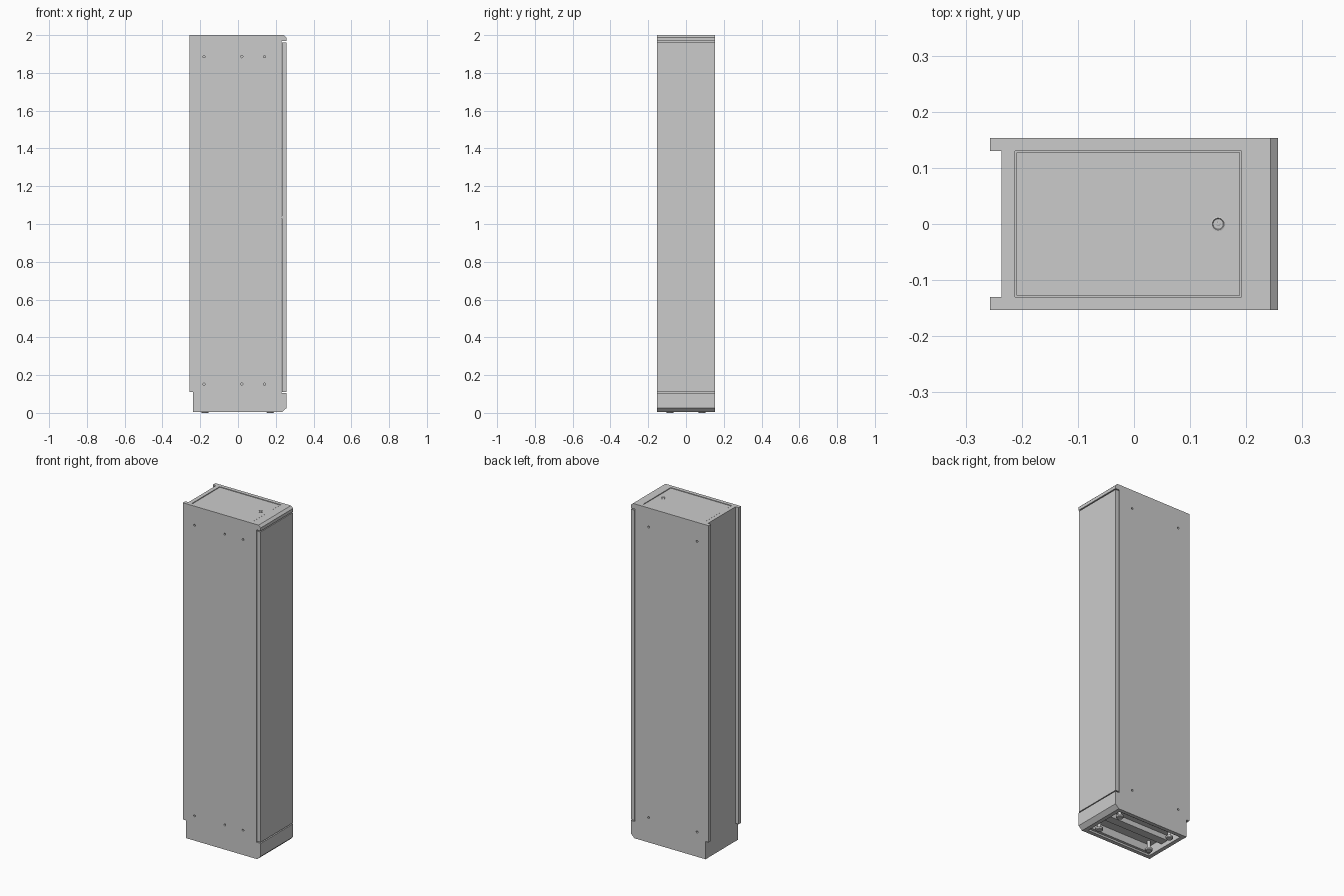
import bpy, bmesh
from math import pi, cos, sin

if "Cube" in bpy.data.objects:
    bpy.data.objects.remove(bpy.data.objects["Cube"])


def finish(name, bm):
    bmesh.ops.recalc_face_normals(bm, faces=bm.faces)
    mesh = bpy.data.meshes.new(name)
    bm.to_mesh(mesh)
    bm.free()
    obj = bpy.data.objects.new(name, mesh)
    bpy.context.collection.objects.link(obj)
    return obj


def extrude_xz(name, points, y0, y1):
    """Extrude an x-z outline along y."""
    bm = bmesh.new()
    face = bm.faces.new([bm.verts.new((x, y0, z)) for x, z in points])
    new = bmesh.ops.extrude_face_region(bm, geom=[face])["geom"]
    verts = [v for v in new if isinstance(v, bmesh.types.BMVert)]
    bmesh.ops.translate(bm, verts=verts, vec=(0, y1 - y0, 0))
    return finish(name, bm)


def box(name, x0, x1, y0, y1, z0, z1):
    return extrude_xz(name, [(x0, z0), (x1, z0), (x1, z1), (x0, z1)], y0, y1)


def lathe(name, profile, loc, n=24):
    """Revolve an (r, z) profile around a vertical axis."""
    bm = bmesh.new()
    rings = [[bm.verts.new((loc[0] + r * cos(2 * pi * i / n),
                            loc[1] + r * sin(2 * pi * i / n), loc[2] + z))
              for i in range(n)] for r, z in profile]
    for a, b in zip(rings, rings[1:]):
        for i in range(n):
            j = (i + 1) % n
            bm.faces.new((a[i], a[j], b[j], b[i]))
    bm.faces.new(rings[0])
    bm.faces.new(rings[-1])
    obj = finish(name, bm)
    bpy.context.view_layer.objects.active = obj
    obj.select_set(True)
    bpy.ops.object.shade_smooth_by_angle()
    obj.select_set(False)
    return obj


W, IN = 0.153, 0.13          # outer and inner half widths
BASE, PLINTH, TOP = 0.004, 0.107, 2.0

# Side panels with rear step, door rebate and chamfered front corners
side_outline = [(-0.237, BASE), (0.234, BASE), (0.257, 0.026), (0.257, 0.104),
                (0.229, 0.104), (0.229, 1.968), (0.257, 1.968), (0.257, 1.987),
                (0.243, TOP), (-0.257, TOP), (-0.257, 0.11), (-0.237, 0.11)]
for sign, name, holes in ((-1, "left_side_panel", (-0.18, 0.02, 0.14)),
                          (1, "right_side_panel", (-0.18, 0.14))):
    panel = extrude_xz(name, side_outline, sign * IN, sign * W)
    # Blind fixing holes
    bm = bmesh.new()
    for x in holes:
        for z in (0.152, 1.886):
            pts = [bm.verts.new((x + 0.006 * cos(2 * pi * i / 16), sign * 0.143,
                                 z + 0.006 * sin(2 * pi * i / 16))) for i in range(16)]
            geom = bmesh.ops.extrude_face_region(bm, geom=[bm.faces.new(pts)], use_keep_orig=True)["geom"]
            bmesh.ops.translate(bm, vec=(0, sign * 0.03, 0),
                                verts=[v for v in geom if isinstance(v, bmesh.types.BMVert)])
    cutter = finish("fixing_hole_cutter", bm)
    cutter.hide_render = True
    cutter.hide_set(True)
    mod = panel.modifiers.new("fixing_holes", "BOOLEAN")
    mod.operation = "DIFFERENCE"
    mod.solver = "EXACT"
    mod.object = cutter

# Top front fascia and front plinth between the sides
extrude_xz("top_fascia", [(0.192, 1.968), (0.257, 1.968), (0.257, 1.987),
                          (0.243, TOP), (0.192, TOP)], -IN, IN)
extrude_xz("front_plinth", [(0.21, BASE), (0.234, BASE), (0.257, 0.026),
                            (0.257, 0.104), (0.21, 0.104)], -IN, IN)

# Back panel and door
box("back_panel", -0.236, -0.212, -IN, IN, BASE, TOP)
box("front_door", 0.233, 0.256, -W, W, 0.11, 1.962)
box("door_frame_backing", 0.205, 0.23, -IN, IN, 0.1, 1.97)

# Top lid, sitting in a narrow gap, with its shadow gap floor
box("top_lid", -0.209, 0.189, -0.127, 0.127, 1.975, 1.998)
box("lid_support", -0.213, 0.193, -IN, IN, 1.955, 1.975)

# Lid screw with a recessed cup
lathe("lid_screw", [(0.013, -0.004), (0.013, 0.0015), (0.0105, 0.002),
                    (0.009, 0.0003), (0.004, 0.0003), (0.003, 0.001)], (0.15, 0, 1.998))

# Underside deck, rails and rim
box("bottom_deck", -0.212, 0.21, -IN, IN, 0.06, 0.08)
box("centre_rail", -0.212, 0.21, -0.025, 0.025, 0.03, 0.06)
for sign in (-1, 1):
    box("side_rail", -0.212, 0.21, sign * 0.115, sign * IN, 0.015, 0.06)

# Levelling feet
for x in (-0.175, 0.17):
    for y in (-0.085, 0.085):
        lathe("levelling_foot", [(0.017, 0), (0.02, 0.004), (0.02, 0.014),
                                 (0.009, 0.02), (0.009, 0.06)], (x, y, 0))

# Door hinge pin caps near mid height
for sign in (-1, 1):
    box("door_catch", 0.226, 0.236, sign * 0.14, sign * 0.15, 1.03, 1.042)
